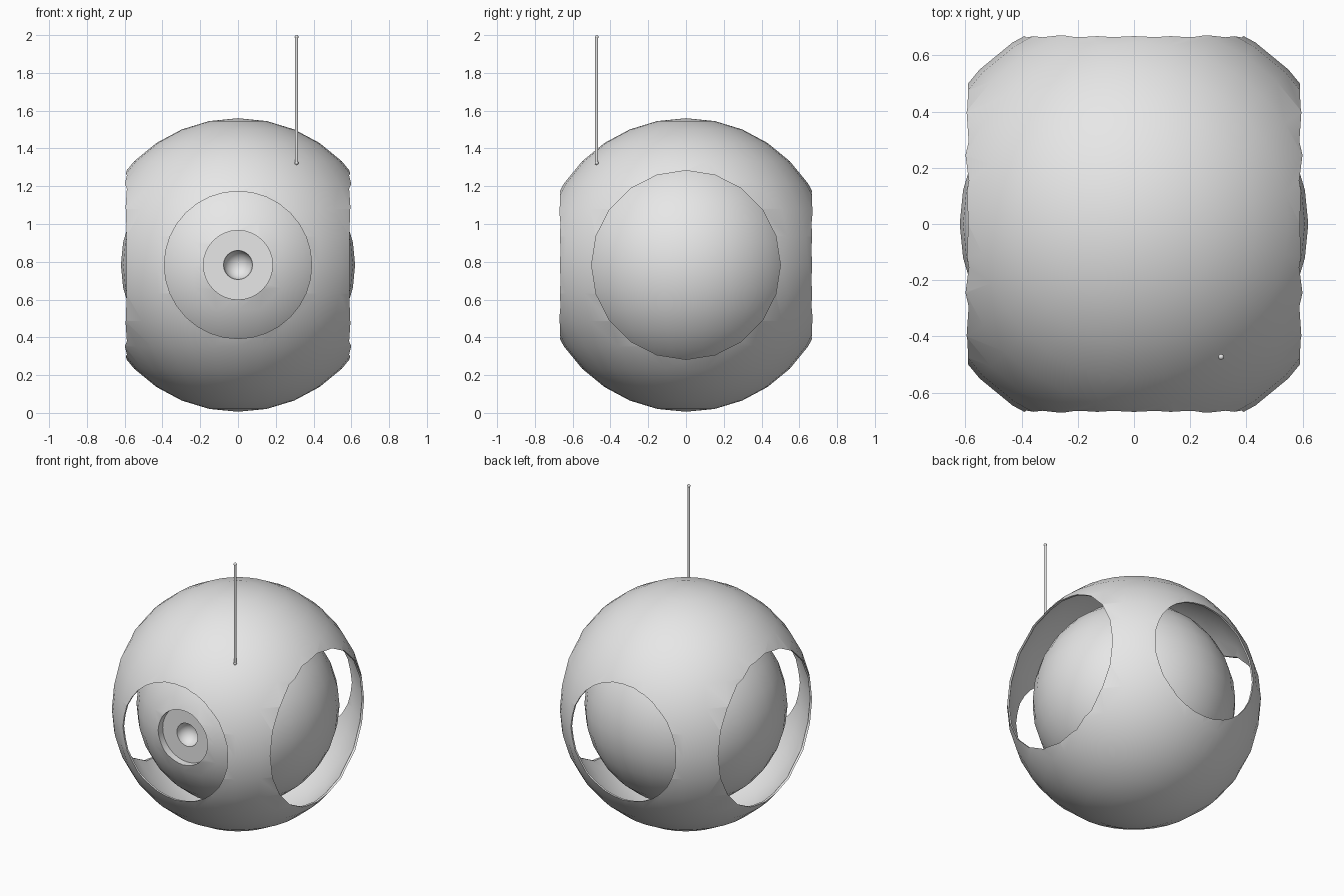
import bpy, math
from math import radians

if "Cube" in bpy.data.objects:
    bpy.data.objects.remove(bpy.data.objects["Cube"])

CZ = 0.783          # height of the common centre
R_SHELL, R_CORE = 0.777, 0.62

grey = bpy.data.materials.new("light grey")
grey.diffuse_color = (0.8, 0.8, 0.8, 1)
grey.use_nodes = True
grey.node_tree.nodes["Principled BSDF"].inputs["Base Color"].default_value = grey.diffuse_color


def finish(name):
    ob = bpy.context.object
    ob.name = ob.data.name = name
    ob.data.materials.append(grey)
    return ob


def sphere(name, r, loc, seg=32, rings=16):
    bpy.ops.mesh.primitive_uv_sphere_add(segments=seg, ring_count=rings, radius=r, location=loc)
    return finish(name)


def cylinder(name, r, depth, loc, rot=(0, 0, 0), seg=32):
    bpy.ops.mesh.primitive_cylinder_add(vertices=seg, radius=r, depth=depth, location=loc, rotation=rot)
    return finish(name)


def apply_all(ob):
    bpy.context.view_layer.objects.active = ob
    for m in list(ob.modifiers):
        bpy.ops.object.modifier_apply(modifier=m.name)


def cut(ob, cutter):
    m = ob.modifiers.new("cut", 'BOOLEAN')
    m.operation, m.solver, m.object = 'DIFFERENCE', 'EXACT', cutter
    apply_all(ob)
    bpy.data.objects.remove(cutter)


def smooth(ob, angle=35):
    bpy.ops.object.select_all(action='DESELECT')
    ob.select_set(True)
    bpy.context.view_layer.objects.active = ob
    bpy.ops.object.shade_smooth_by_angle(angle=radians(angle))


# thin outer shell with round openings through front/back and both sides
shell = sphere("outer_shell", R_SHELL, (0, 0, CZ))
m = shell.modifiers.new("thickness", 'SOLIDIFY')
m.thickness, m.offset = 0.012, -1
apply_all(shell)
cut(shell, cylinder("cutter", 0.39, 2, (0, 0, CZ), (radians(90), 0, 0)))
cut(shell, cylinder("cutter", 0.50, 2, (0, 0, CZ), (0, radians(90), 0), 20))
smooth(shell)

# inner ball with a stepped eye socket on the front
core = sphere("inner_ball", R_CORE, (0, 0, CZ))
FLOOR = -0.54
cut(core, cylinder("cutter", 0.183, 0.3, (0, FLOOR - 0.15, CZ), (radians(90), 0, 0)))
cut(core, sphere("cutter", 0.077, (0, FLOOR, CZ), 24, 12))
smooth(core)

# antenna standing on the shell, with a rounded tip and a small foot
AX, AY, Z0, Z1 = 0.31, -0.473, 1.315, 2.0
smooth(cylinder("antenna_rod", 0.008, Z1 - 0.01 - Z0, (AX, AY, (Z0 + Z1 - 0.01) / 2), seg=16))
for name, z in (("antenna_tip", Z1 - 0.01), ("antenna_foot", Z0 + 0.008)):
    smooth(sphere(name, 0.01, (AX, AY, z), 16, 8))
